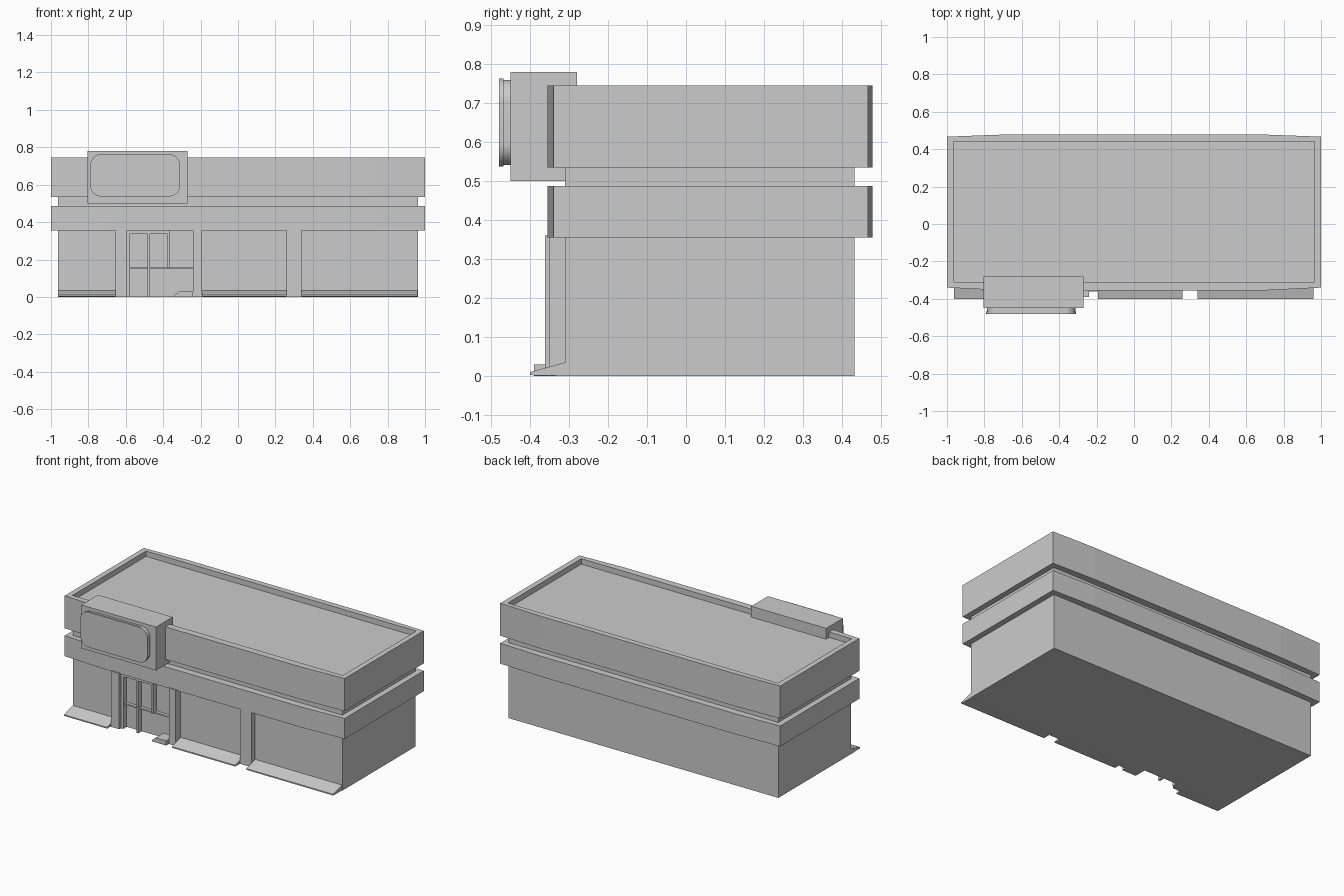
import bpy, bmesh
from math import sin, cos, pi

old = bpy.data.objects.get("Cube")
if old:
    bpy.data.objects.remove(old, do_unlink=True)

grey = bpy.data.materials.new("plain_grey")
grey.use_nodes = True
COLOUR = (0.6, 0.6, 0.6, 1)
grey.diffuse_color = COLOUR
grey.node_tree.nodes["Principled BSDF"].inputs["Base Color"].default_value = COLOUR


def finish(bm, name):
    bmesh.ops.recalc_face_normals(bm, faces=bm.faces)
    mesh = bpy.data.meshes.new(name)
    bm.to_mesh(mesh)
    bm.free()
    mesh.materials.append(grey)
    ob = bpy.data.objects.new(name, mesh)
    bpy.context.collection.objects.link(ob)
    return ob


def extrude(name, points, offset):
    """Solid made by sweeping a closed outline along an offset."""
    bm = bmesh.new()
    face = bm.faces.new([bm.verts.new(p) for p in points])
    new = bmesh.ops.extrude_face_region(bm, geom=[face])["geom"]
    bmesh.ops.translate(bm, vec=offset,
                        verts=[g for g in new if isinstance(g, bmesh.types.BMVert)])
    return finish(bm, name)


def box(name, x0, x1, y0, y1, z0, z1):
    return extrude(name, [(x0, y0, z0), (x1, y0, z0), (x1, y1, z0), (x0, y1, z0)],
                   (0, 0, z1 - z0))


def bowed(z):
    """Band outline with slightly bowed front and back edges."""
    front = [(-1, -0.34, z), (-0.7, -0.355, z), (0.7, -0.355, z), (1, -0.34, z)]
    back = [(1, 0.467, z), (0.7, 0.478, z), (-0.7, 0.478, z), (-1, 0.467, z)]
    return front + back


# Main block and the recessed neck between the bands
WALL = -0.31
box("main_block", -0.963, 0.963, WALL, 0.433, 0, 0.6)
extrude("lower_band", bowed(0.355), (0, 0, 0.132))

# Upper band: solid slab to roof level, then a parapet ring
ROOF, TOP = 0.71, 0.745
extrude("upper_band", bowed(0.535), (0, 0, ROOF - 0.535))
bm = bmesh.new()
outer = bowed(ROOF)
inner = [(0.965 * (1 if x > 0 else -1) if abs(x) == 1 else x,
          WALL if y < 0 else 0.44, z) for x, y, z in outer]
rings = []
for ring in (outer, inner):
    low = [bm.verts.new(p) for p in ring]
    high = [bm.verts.new((x, y, TOP)) for x, y, z in ring]
    rings.append((low, high))
(ol, oh), (il, ih) = rings
for i in range(len(outer)):
    j = (i + 1) % len(outer)
    for a, b in ((ol, oh), (oh, ih), (ih, il), (il, ol)):
        bm.faces.new((a[i], a[j], b[j], b[i]))
finish(bm, "parapet")

# Piers on the shop front
for name, x0, x1, y in (("pier_right", -0.655, -0.595, -0.362),
                        ("pier_middle", -0.24, -0.192, -0.362),
                        ("pier_left", 0.26, 0.34, -0.35)):
    box(name, x0, x1, y, WALL, 0, 0.36)

# Entrance frame: uprights, head and middle rail
FRAME = -0.345
box("door_jamb", -0.595, -0.578, FRAME, WALL, 0, 0.36)
box("door_mullion", -0.485, -0.471, FRAME, WALL, 0, 0.34)
box("side_mullion", -0.378, -0.364, FRAME, WALL, 0.155, 0.34)
box("door_head", -0.578, -0.364, FRAME, WALL, 0.337, 0.36)
box("door_rail", -0.578, -0.24, FRAME + 0.015, WALL, 0.15, 0.16)


# Sloping aprons below the windows
def apron(name, x0, x1, y):
    profile = [(WALL, 0), (WALL, 0.035), (y, 0.01), (y, 0.002)]
    extrude(name, [(x0, a, z) for a, z in profile], (x1 - x0, 0, 0))


apron("apron_right", -0.963, -0.655, -0.4)
apron("apron_middle", -0.192, 0.26, -0.4)
apron("apron_left", 0.34, 0.96, -0.4)

# Small entrance step with a slanted end
extrude("entrance_step", [(-0.34, -0.39, 0), (-0.24, -0.39, 0), (-0.24, -0.39, 0.03),
                          (-0.315, -0.39, 0.03), (-0.34, -0.39, 0.01)], (0, 0.08, 0))

# Sign box and its rounded panel
box("sign_box", -0.805, -0.27, -0.45, -0.28, 0.5, 0.78)


def rounded_panel(name, grow, y0, y1):
    points = []
    for n, (x, z) in enumerate(((-0.37, 0.704), (-0.73, 0.704), (-0.73, 0.597), (-0.37, 0.597))):
        for k in range(9):
            a = (n + k / 8) * pi / 2
            r = 0.06 + grow
            points.append((x + r * cos(a), y0, z + r * sin(a)))
    ob = extrude(name, points, (0, y1 - y0, 0))
    bpy.ops.object.select_all(action="DESELECT")
    ob.select_set(True)
    bpy.context.view_layer.objects.active = ob
    bpy.ops.object.shade_smooth_by_angle()


rounded_panel("sign_panel_front", 0, -0.48, -0.468)
rounded_panel("sign_panel_back", -0.004, -0.47, -0.445)
